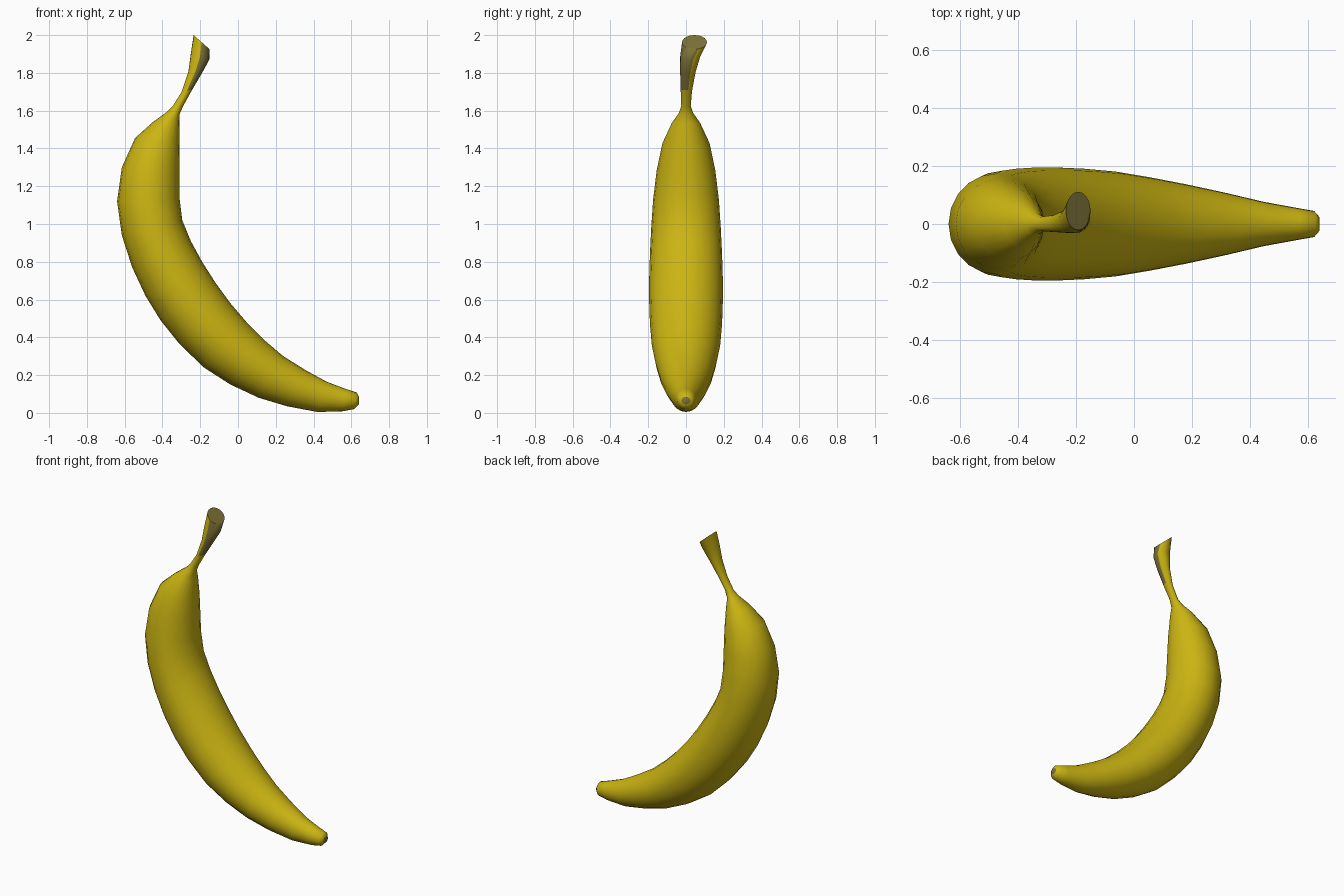
import bpy, bmesh, math
from mathutils import Vector

if "Cube" in bpy.data.objects:
    bpy.data.objects.remove(bpy.data.objects["Cube"])


def material(name, rgb):
    m = bpy.data.materials.new(name)
    m.diffuse_color = (*rgb, 1)
    m.use_nodes = True
    m.node_tree.nodes["Principled BSDF"].inputs["Base Color"].default_value = m.diffuse_color
    return m


yellow = material("banana yellow", (0.60, 0.46, 0.006))
brown = material("cut brown", (0.21, 0.17, 0.04))

# Cross-sections: outer x, z, inner x, z, half width, y offset
STEM = [
    (-.235, 2.0, -.15, 1.925, .066, .045),
    (-.25, 1.90, -.152, 1.87, .053, .022),
    (-.262, 1.81, -.19, 1.80, .041, .010),
    (-.298, 1.70, -.243, 1.71, .030, .002),
    (-.345, 1.625, -.29, 1.625, .025, 0),
]
BODY = [
    (-.375, 1.595, -.31, 1.58, .038, 0),
    (-.45, 1.54, -.31, 1.53, .075, 0),
    (-.545, 1.455, -.31, 1.40, .125, 0),
    (-.615, 1.30, -.31, 1.27, .155, 0),
    (-.64, 1.12, -.31, 1.14, .174, 0),
    (-.615, .94, -.295, 1.02, .184, 0),
    (-.56, .77, -.25, .91, .191, 0),
    (-.49, .62, -.19, .80, .195, 0),
    (-.41, .49, -.12, .69, .195, 0),
    (-.31, .365, -.04, .58, .191, 0),
    (-.18, .24, .05, .475, .181, 0),
    (-.04, .15, .14, .385, .162, 0),
    (.11, .08, .24, .30, .138, 0),
    (.26, .035, .36, .225, .109, 0),
    (.42, .005, .47, .165, .077, 0),
    (.55, .008, .57, .127, .056, 0),
    (.615, .02, .628, .108, .045, 0),
    (.64, .045, .64, .085, .024, 0),
]
SIDES = 20

# Loft peel and stem as one skin
bm = bmesh.new()
rings = []
for ox, oz, ix, iz, w, yc in STEM + BODY:
    outer, inner = Vector((ox, yc, oz)), Vector((ix, yc, iz))
    mid, half = (outer + inner) / 2, (outer - inner) / 2
    ring = []
    for k in range(SIDES):
        a = 2 * math.pi * k / SIDES
        ring.append(bm.verts.new(mid + half * math.cos(a) + Vector((0, w * math.sin(a), 0))))
    rings.append(ring)
for r, s in zip(rings, rings[1:]):
    for k in range(SIDES):
        n = (k + 1) % SIDES
        bm.faces.new((r[k], r[n], s[n], s[k]))
caps = [bm.faces.new(rings[0]), bm.faces.new(rings[-1])]
bmesh.ops.recalc_face_normals(bm, faces=bm.faces[:])

# Brown on the cut end, the stem's front right side and the blossom tip
for f in bm.faces:
    f.smooth = True
    c, n = f.calc_center_median(), f.normal
    side = c.z > 1.75 and n.x > 0.15 and n.y < 0.35
    f.material_index = 1 if (f in caps or side) else 0

mesh = bpy.data.meshes.new("banana")
bm.to_mesh(mesh)
bm.free()
mesh.materials.append(yellow)
mesh.materials.append(brown)
obj = bpy.data.objects.new("banana", mesh)
bpy.context.collection.objects.link(obj)
bpy.context.view_layer.objects.active = obj
obj.select_set(True)
bpy.ops.object.shade_smooth_by_angle(angle=math.radians(50))
